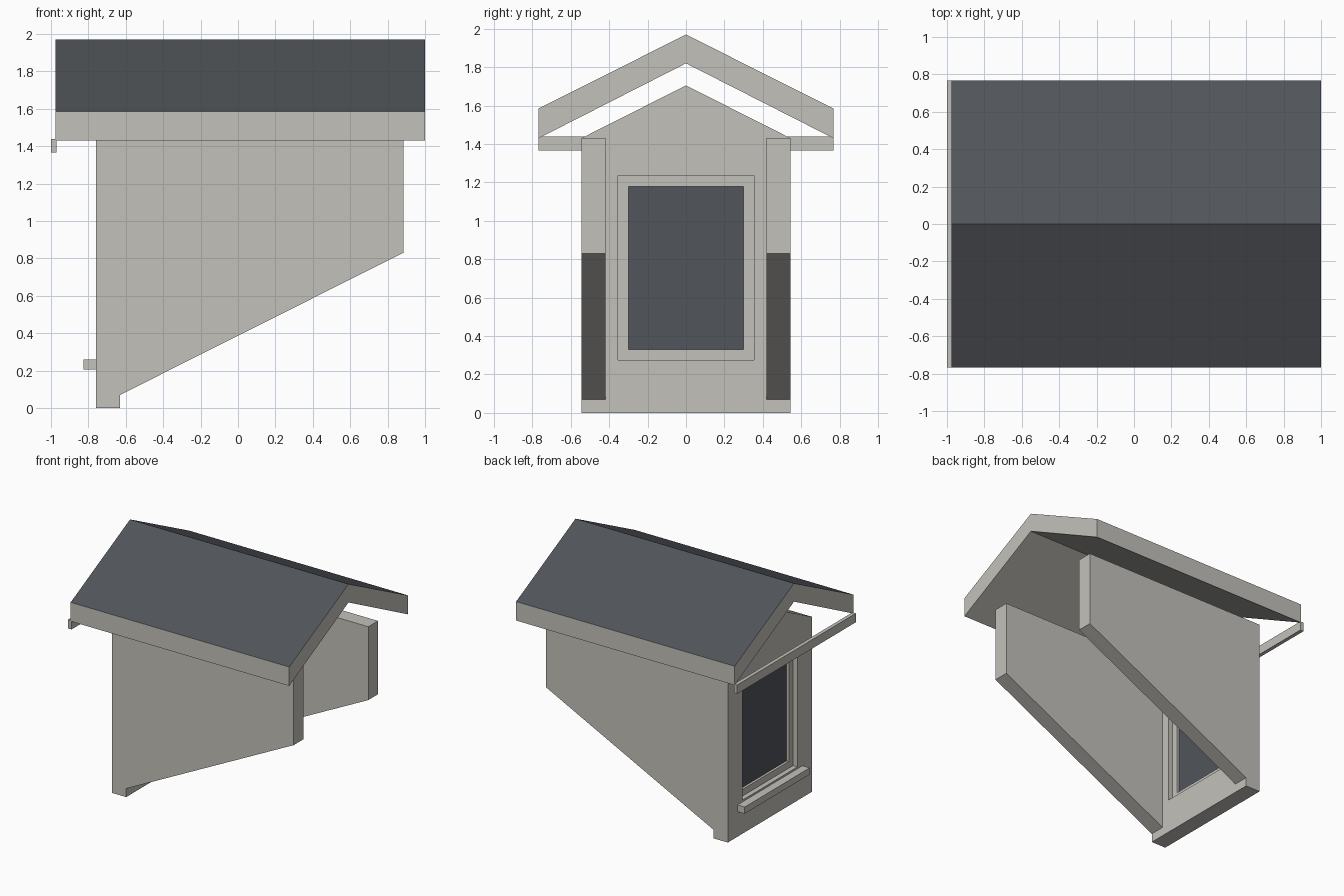
import bpy
import bmesh
from mathutils import Vector

cube = bpy.data.objects.get("Cube")
if cube:
    bpy.data.objects.remove(cube, do_unlink=True)


def material(name, color):
    m = bpy.data.materials.new(name)
    m.use_nodes = True
    m.diffuse_color = (*color, 1)
    m.node_tree.nodes["Principled BSDF"].inputs["Base Color"].default_value = (*color, 1)
    return m


STONE = material("warm grey render", (0.55, 0.535, 0.495))
SLATE = material("slate", (0.082, 0.092, 0.102))
GLASS = material("dark glass", (0.082, 0.09, 0.104))


def prism(name, points, axis, start, end, mat):
    """Extrude a flat outline along x (points are y, z) or y (points are x, z)."""
    bm = bmesh.new()
    place = (lambda a, b: (start, a, b)) if axis == "x" else (lambda a, b: (a, start, b))
    face = bm.faces.new([bm.verts.new(place(a, b)) for a, b in points])
    shift = Vector((end - start, 0, 0) if axis == "x" else (0, end - start, 0))
    new = bmesh.ops.extrude_face_region(bm, geom=[face])["geom"]
    bmesh.ops.translate(bm, vec=shift, verts=[v for v in new if isinstance(v, bmesh.types.BMVert)])
    bmesh.ops.recalc_face_normals(bm, faces=bm.faces)
    mesh = bpy.data.meshes.new(name)
    bm.to_mesh(mesh)
    bm.free()
    mesh.materials.append(mat)
    obj = bpy.data.objects.new(name, mesh)
    bpy.context.collection.objects.link(obj)
    return obj


def box(name, x, y, z, mat):
    return prism(name, [(y[0], z[0]), (y[1], z[0]), (y[1], z[1]), (y[0], z[1])], "x", *x, mat)


def ring(name, x, half_out, z_out, half_in, z_in, mat):
    """Rectangular surround made of two full-height sides, a bottom and a top."""
    bm = bmesh.new()

    def loop(xx, h, z):
        return [bm.verts.new((xx, a, b)) for a, b in ((-h, z[0]), (h, z[0]), (h, z[1]), (-h, z[1]))]

    loops = [loop(x[0], half_out, z_out), loop(x[0], half_in, z_in),
             loop(x[1], half_in, z_in), loop(x[1], half_out, z_out)]
    for k in range(4):
        a, b = loops[k], loops[(k + 1) % 4]
        for i in range(4):
            j = (i + 1) % 4
            bm.faces.new((a[i], a[j], b[j], b[i]))
    bmesh.ops.recalc_face_normals(bm, faces=bm.faces)
    mesh = bpy.data.meshes.new(name)
    bm.to_mesh(mesh)
    bm.free()
    mesh.materials.append(mat)
    obj = bpy.data.objects.new(name, mesh)
    bpy.context.collection.objects.link(obj)
    return obj


WALL_X = (-0.76, -0.63)
HALF = 0.545
EAVE = 1.43

# Window wall with its opening, and the gable on top
ring("window_wall", WALL_X, HALF, (0, EAVE), 0.355, (0.275, 1.235), STONE)
prism("gable", [(-HALF, EAVE), (HALF, EAVE), (0, 1.705)], "x", *WALL_X, STONE)

# Window frame, pane and sill
ring("window_frame", (-0.72, -0.67), 0.355, (0.275, 1.235), 0.30, (0.33, 1.18), STONE)
box("window_pane", (-0.70, -0.69), (-0.30, 0.30), (0.33, 1.18), GLASS)
box("window_sill", (-0.825, -0.76), (-0.42, 0.42), (0.205, 0.26), STONE)

# Tapered side walls
cheek = [(-0.63, 0.07), (0.885, 0.83), (0.885, EAVE), (-0.63, EAVE)]
for side, sign in (("left", 1), ("right", -1)):
    prism("side_wall_" + side, cheek, "y", sign * 0.42, sign * HALF, STONE)

# Pitched roof, slate on its upper faces only
outline = [(-0.767, EAVE), (0, 1.82), (0.767, EAVE), (0.767, 1.585), (0, 1.97), (-0.767, 1.585)]
roof = prism("roof", outline, "x", -0.977, 1.0, STONE)
roof.data.materials.append(SLATE)
for p in roof.data.polygons:
    p.material_index = 1 if p.normal.z > 0.5 else 0

# Tie bar across the eaves
box("eaves_bar", (-1.0, -0.97), (-0.767, 0.767), (1.365, 1.438), STONE)
